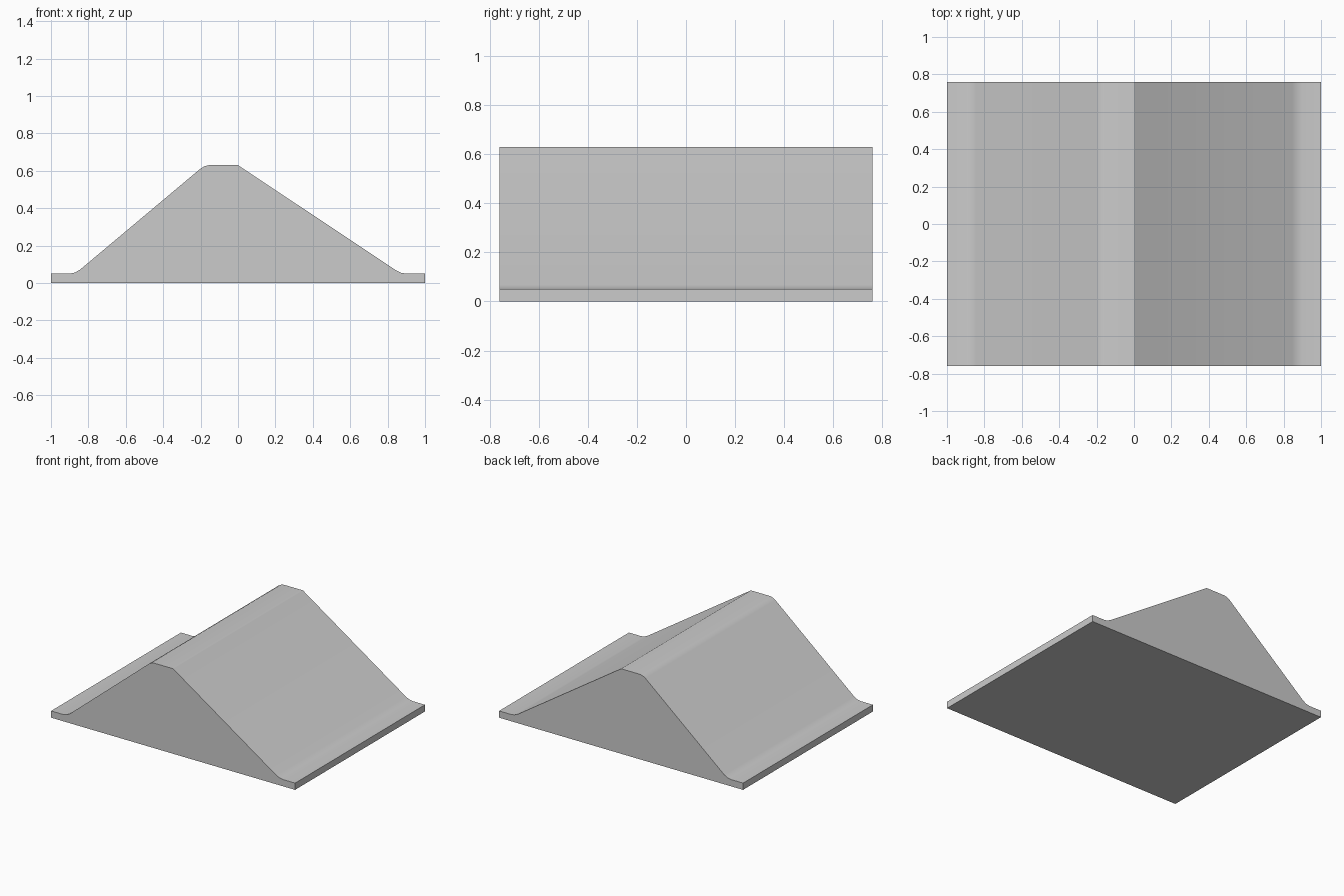
import bpy
import bmesh
from math import radians

cube = bpy.data.objects.get("Cube")
if cube:
    bpy.data.objects.remove(cube, do_unlink=True)

HALF_DEPTH = 0.76

# Plain grey material
grey = bpy.data.materials.new("plain grey")
grey.use_nodes = True
colour = (0.6, 0.6, 0.6, 1)
grey.diffuse_color = colour
grey.node_tree.nodes["Principled BSDF"].inputs["Base Color"].default_value = colour

# Embankment cross-section: base, right foot, sharp crest edge, rounded crest edge, left foot
profile = [
    (-1, 0), (1, 0), (1, 0.05),
    (0.9, 0.05), (0.872, 0.055), (0.845, 0.068),
    (0, 0.63),
    (-0.155, 0.63), (-0.178, 0.625), (-0.2, 0.612),
    (-0.845, 0.071), (-0.872, 0.056), (-0.9, 0.05),
    (-1, 0.05),
]

# Extrude the section along the length
bm = bmesh.new()
section = bm.faces.new([bm.verts.new((x, -HALF_DEPTH, z)) for x, z in profile])
extruded = bmesh.ops.extrude_face_region(bm, geom=[section], use_keep_orig=True)
end_verts = [v for v in extruded["geom"] if isinstance(v, bmesh.types.BMVert)]
bmesh.ops.translate(bm, verts=end_verts, vec=(0, 2 * HALF_DEPTH, 0))
bmesh.ops.recalc_face_normals(bm, faces=bm.faces)

mesh = bpy.data.meshes.new("embankment")
bm.to_mesh(mesh)
bm.free()
mesh.materials.append(grey)
embankment = bpy.data.objects.new("embankment", mesh)
bpy.context.collection.objects.link(embankment)

# Soft feet and crest shoulder, crisp everywhere else
bpy.context.view_layer.objects.active = embankment
embankment.select_set(True)
bpy.ops.object.shade_smooth_by_angle(angle=radians(30))
